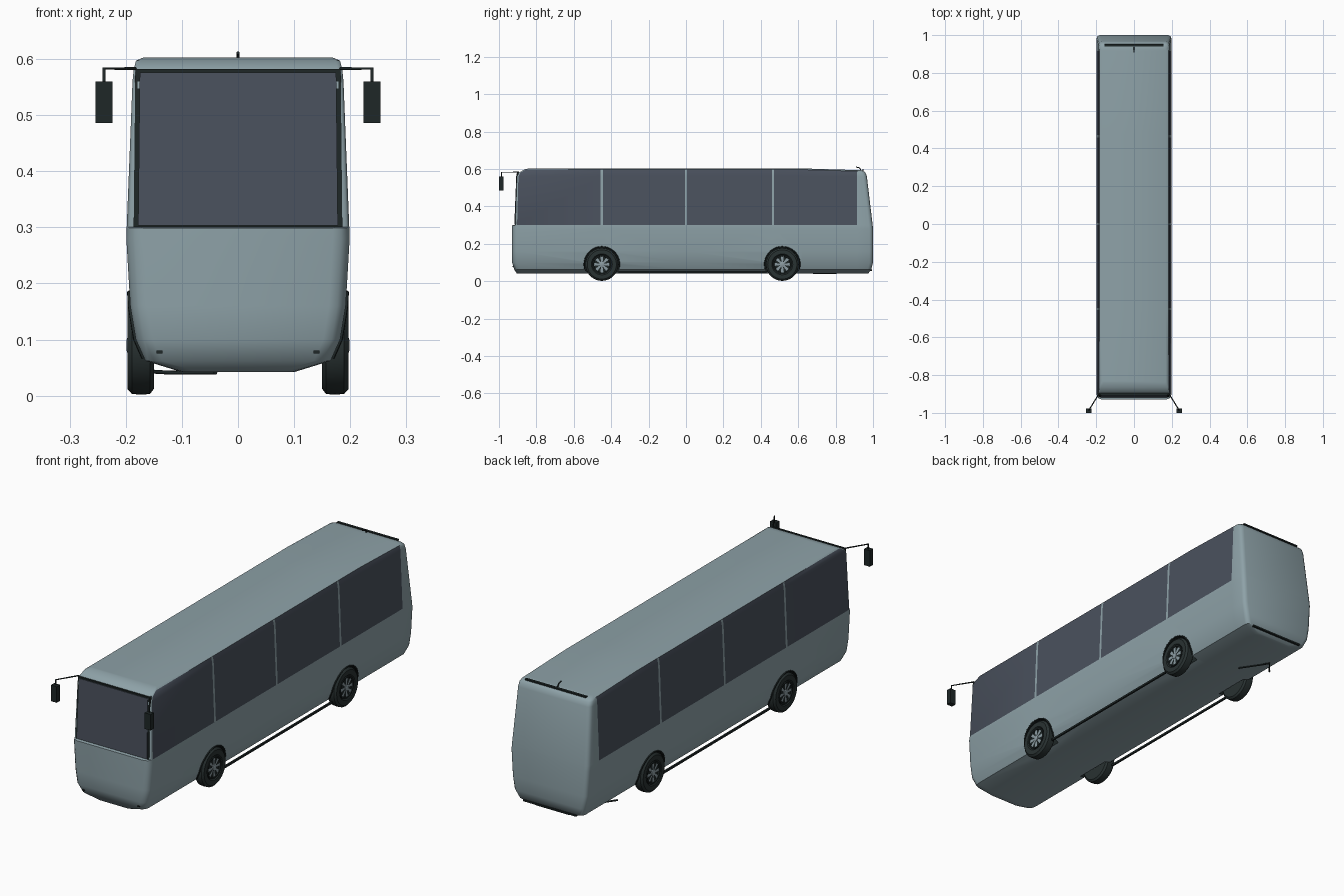
import bpy, bmesh, math
from mathutils import Vector

if "Cube" in bpy.data.objects:
    bpy.data.objects.remove(bpy.data.objects["Cube"])


def material(name, rgb):
    m = bpy.data.materials.new(name)
    m.diffuse_color = (*rgb, 1)
    m.use_nodes = True
    m.node_tree.nodes["Principled BSDF"].inputs["Base Color"].default_value = m.diffuse_color
    return m


PAINT = material("grey_blue_paint", (0.27, 0.36, 0.39))
GLASS = material("dark_glass", (0.068, 0.082, 0.110))
BLACK = material("black_trim", (0.013, 0.020, 0.020))
TYRE = material("tyre_rubber", (0.022, 0.032, 0.032))
METAL = material("wheel_metal", (0.26, 0.33, 0.36))


def finish(name, bm, mats, smooth=None):
    bmesh.ops.recalc_face_normals(bm, faces=bm.faces)
    me = bpy.data.meshes.new(name)
    bm.to_mesh(me)
    bm.free()
    ob = bpy.data.objects.new(name, me)
    bpy.context.collection.objects.link(ob)
    for m in mats:
        me.materials.append(m)
    if smooth:
        smooth_by_angle(ob, smooth)
    return ob


def smooth_by_angle(ob, degrees):
    bpy.ops.object.select_all(action='DESELECT')
    ob.select_set(True)
    bpy.context.view_layer.objects.active = ob
    bpy.ops.object.shade_smooth_by_angle(angle=math.radians(degrees))


def box(name, centre, size, mat):
    bm = bmesh.new()
    bmesh.ops.create_cube(bm, size=1)
    for v in bm.verts:
        v.co = Vector([a * s + c for a, s, c in zip(v.co, size, centre)])
    return finish(name, bm, [mat])


def tube(name, points, radius, mat):
    cu = bpy.data.curves.new(name, 'CURVE')
    cu.dimensions = '3D'
    cu.bevel_depth = radius
    cu.bevel_resolution = 1
    cu.use_fill_caps = True
    sp = cu.splines.new('POLY')
    sp.points.add(len(points) - 1)
    for p, co in zip(sp.points, points):
        p.co = (*co, 1)
    ob = bpy.data.objects.new(name, cu)
    bpy.context.collection.objects.link(ob)
    cu.materials.append(mat)
    return ob


def lathe(name, profile, side, y, z, mats, steps=36):
    """Turn (radius, x) points around a sideways axle."""
    bm = bmesh.new()
    rings = []
    for r, x in profile:
        rings.append([bm.verts.new((side * x, y + r * math.cos(2 * math.pi * i / steps),
                                    z + r * math.sin(2 * math.pi * i / steps)))
                      for i in range(steps)])
    for k in range(len(rings) - 1):
        for i in range(steps):
            j = (i + 1) % steps
            bm.faces.new((rings[k][i], rings[k][j], rings[k + 1][j], rings[k + 1][i]))
    bm.faces.new(rings[0])
    bm.faces.new(rings[-1])
    return finish(name, bm, mats, 35)


# Body rows from floor to roof: half width, height, front y, rear y
ROWS = [(.100, .042, -.905, .975), (.165, .062, -.918, .990), (.182, .100, -.930, 1.0),
        (.192, .160, -.930, 1.0), (.199, .280, -.930, 1.0), (.1985, .299, -.930, .998),
        (.1983, .301, -.912, .998), (.188, .560, -.905, .967), (.186, .580, -.895, .960),
        (.182, .597, -.865, .952), (.168, .603, -.840, .940)]
ROUND = [(0, .03), (.005, .015), (.014, .005), (.03, 0)]       # corner rounding (dy, dx)
STATIONS = [-.456, -.444, -.006, .006, .459, .471, .62, .915]   # pillar edges
PILLAR_STARTS = (0, 2, 4)                                       # station numbers
WHEEL_Y, WHEEL_Z = (-.45, .515), .09


def half_width(z):
    for a, b in zip(ROWS, ROWS[1:]):
        if a[1] <= z <= b[1]:
            return a[0] + (b[0] - a[0]) * (z - a[1]) / (b[1] - a[1])
    return ROWS[0][0]


def build_body():
    def ring(pick):
        right, left = [], []
        for row in ROWS:
            y, dx = pick(row)
            z = row[1] - (.01 * max(0, (y - .62) / .33) if row[1] > .59 else 0)
            right.append(bm.verts.new((row[0] - dx, y, z)))
            left.append(bm.verts.new((dx - row[0], y, z)))
        return right + left[::-1]

    bm = bmesh.new()
    scale = lambda row: 1 if row[1] < .3 else .3
    rings = [ring(lambda r: (r[2] + dy * scale(r), dx * scale(r))) for dy, dx in ROUND]
    rings += [ring(lambda r: (s, 0)) for s in STATIONS]
    rings += [ring(lambda r: (r[3] - dy * .66, dx * .66)) for dy, dx in ROUND[::-1]]
    n = len(ROWS)
    first, last = len(ROUND) - 1, len(ROUND) + len(STATIONS) - 1
    for s in range(len(rings) - 1):
        pillar = s - len(ROUND) in PILLAR_STARTS
        for k in range(2 * n):
            j = (k + 1) % (2 * n)
            f = bm.faces.new((rings[s][k], rings[s][j], rings[s + 1][j], rings[s + 1][k]))
            level = min(k, 2 * n - 2 - k)
            if first <= s < last and not pillar and 6 <= level <= 8:
                f.material_index = 1
    # front and rear panels
    for r in (rings[0], rings[-1]):
        for k in range(n - 1):
            bm.faces.new((r[k], r[k + 1], r[2 * n - 2 - k], r[2 * n - 1 - k]))
    return finish("body", bm, [PAINT, GLASS, BLACK])


body = build_body()

# Wheel arches cut into both sides
for side in (1, -1):
    for y in WHEEL_Y:
        cutter = lathe("arch_cutter", [(.093, .135), (.093, .25)], side, y, WHEEL_Z,
                       [PAINT, GLASS, BLACK])
        for f in cutter.data.polygons:
            f.material_index = 2
        cutter.hide_render = True
        mod = body.modifiers.new("arch", 'BOOLEAN')
        mod.object = cutter
        mod.solver = 'EXACT'
        bpy.ops.object.select_all(action='DESELECT')
        bpy.context.view_layer.objects.active = body
        body.select_set(True)
        bpy.ops.object.modifier_apply(modifier=mod.name)
        bpy.data.objects.remove(cutter)
smooth_by_angle(body, 38)


# Windscreen and its surround
def front_plate(name, half, z0, z1, y0, y1, mat):
    bm = bmesh.new()
    corners = [(-half, y0, z0), (half, y0, z0), (half - .003, y1, z1), (.003 - half, y1, z1)]
    f = bm.faces.new([bm.verts.new(c) for c in corners])
    out = bmesh.ops.extrude_face_region(bm, geom=[f])
    for v in out["geom"]:
        if isinstance(v, bmesh.types.BMVert):
            v.co.y += .008
    return finish(name, bm, [mat])


front_plate("windscreen_surround", .186, .298, .582, -.915, -.904, BLACK)
front_plate("windscreen", .178, .303, .576, -.918, -.907, GLASS)

# Wheels, arch lips, sills, mirrors and fog lamps on both sides
for side in (1, -1):
    for y in WHEEL_Y:
        lathe("tyre", [(.05, .150), (.078, .150), (.087, .157), (.088, .172), (.087, .189),
                       (.078, .197), (.056, .197), (.050, .190)], side, y, WHEEL_Z, [TYRE])
        lathe("rim", [(.050, .188), (.050, .196), (.044, .196), (.042, .191)],
              side, y, WHEEL_Z, [BLACK])
        lathe("hub_cap", [(.014, .190), (.014, .197), (.008, .199)],
              side, y, WHEEL_Z, [METAL], 16)
        # wheel spokes
        bm = bmesh.new()
        for i in range(8):
            a = i * math.pi / 4
            d, t = Vector((0, math.cos(a), math.sin(a))), Vector((0, -math.sin(a), math.cos(a)))
            c = Vector((side * .1945, y, WHEEL_Z))
            bm.faces.new([bm.verts.new(c + d * r + t * w) for r, w in
                          ((.012, -.004), (.042, -.008), (.042, .008), (.012, .004))])
        bmesh.ops.solidify(bm, geom=bm.faces[:], thickness=.002)
        finish("wheel_spokes", bm, [METAL])
        arc = []
        for i in range(21):
            a = math.radians(-14 + 208 * i / 20)
            z = WHEEL_Z + .094 * math.sin(a)
            arc.append((side * (half_width(z) + .001), y + .094 * math.cos(a), z))
        tube("arch_lip", arc, .0035, BLACK)
    box("sill_rail", (side * .176, .035, .049), (.008, .79, .009), BLACK)
    tube("mirror_arm", [(side * .183, -.895, .583), (side * .239, -.986, .583),
                        (side * .239, -.986, .555)], .003, BLACK)
    box("mirror", (side * .239, -.988, .523), (.030, .024, .074), BLACK)
    box("fog_lamp", (side * .14, -.922, .078), (.010, .010, .005), BLACK)

# Rear trim, roof aerial and exhaust
box("rear_roof_strip", (0, .946, .594), (.31, .012, .006), BLACK)
box("rear_bumper_strip", (0, .988, .058), (.27, .012, .007), BLACK)
tube("aerial", [(0, .935, .594), (0, .928, .606), (0, .908, .611)], .003, BLACK)
tube("exhaust_pipe", [(-.04, .68, .041), (-.12, .80, .041), (-.17, .74, .044)], .004, BLACK)
